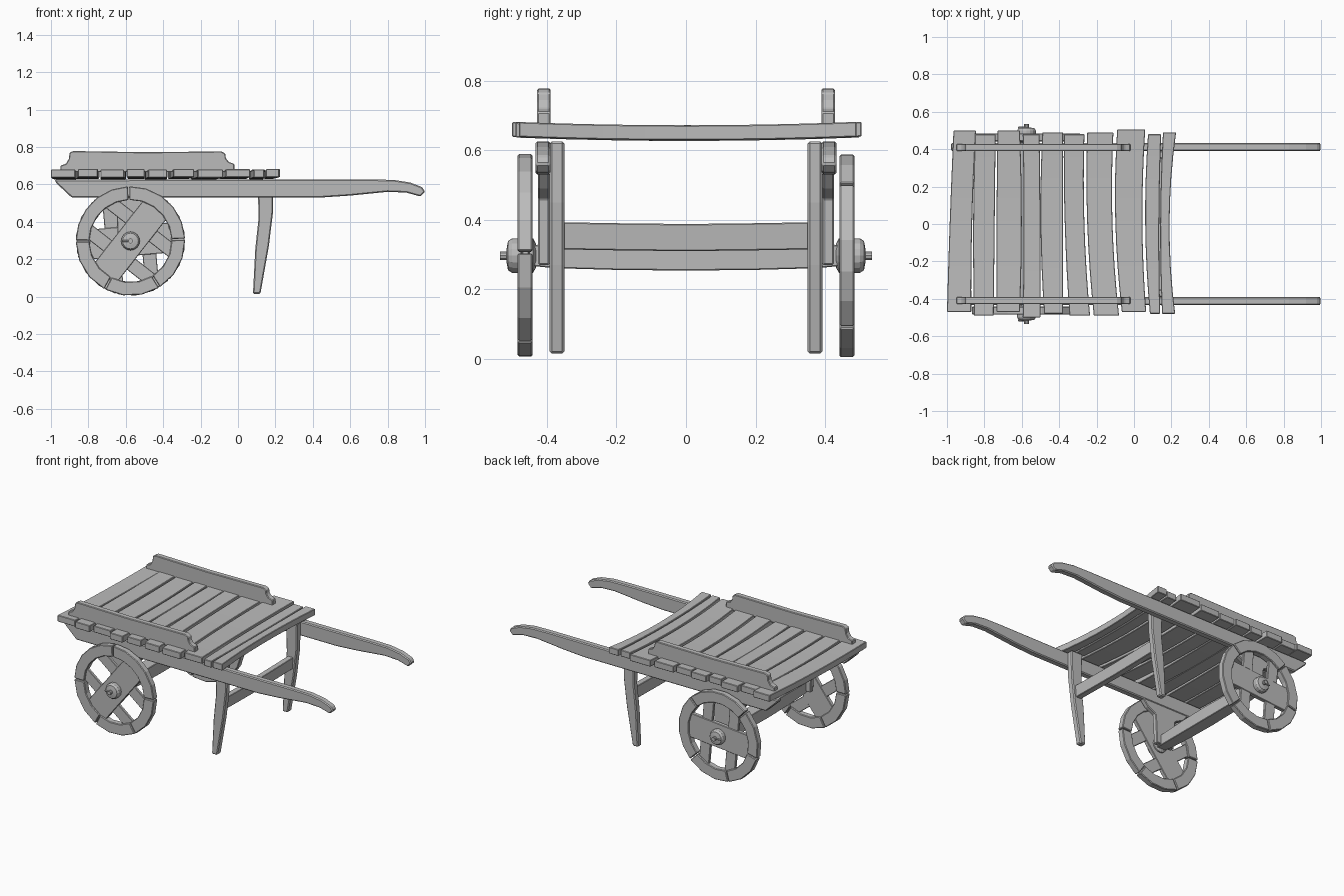
import bpy, bmesh, math
from mathutils import Matrix, Vector

if "Cube" in bpy.data.objects:
    bpy.data.objects.remove(bpy.data.objects["Cube"], do_unlink=True)

wood = bpy.data.materials.new("grey wood")
wood.use_nodes = True
GREY = (0.5, 0.5, 0.5, 1)
wood.diffuse_color = GREY
wood.node_tree.nodes["Principled BSDF"].inputs["Base Color"].default_value = GREY


def finish(name, bm, bevel=0.0):
    bmesh.ops.recalc_face_normals(bm, faces=bm.faces)
    mesh = bpy.data.meshes.new(name)
    bm.to_mesh(mesh)
    bm.free()
    mesh.materials.append(wood)
    obj = bpy.data.objects.new(name, mesh)
    bpy.context.collection.objects.link(obj)
    if bevel:
        mod = obj.modifiers.new("worn edges", "BEVEL")
        mod.width = bevel
        mod.segments = 1
        mod.limit_method = "ANGLE"
    return obj


def prism(name, outline, y0, y1, bevel=0.004):
    """Extrude an x-z outline from y0 to y1."""
    bm = bmesh.new()
    face = bm.faces.new([bm.verts.new((x, y0, z)) for x, z in outline])
    ext = bmesh.ops.extrude_face_region(bm, geom=[face])
    verts = [v for v in ext["geom"] if isinstance(v, bmesh.types.BMVert)]
    bmesh.ops.translate(bm, verts=verts, vec=(0, y1 - y0, 0))
    return finish(name, bm, bevel)


def lathe(name, profile, sides, side):
    """Turn a (radius, y) profile about the axle."""
    bm = bmesh.new()
    rings = []
    for r, y in profile:
        angles = [math.tau * i / sides for i in range(sides)]
        rings.append([bm.verts.new((AX + r * math.cos(a), side * y, AZ + r * math.sin(a)))
                      for a in angles])
    for a, b in zip(rings, rings[1:]):
        for i in range(sides):
            j = (i + 1) % sides
            bm.faces.new((a[i], a[j], b[j], b[i]))
    bm.faces.new(rings[0])
    bm.faces.new(rings[-1])
    return finish(name, bm)


def loft(name, sections):
    """Skin a row of four-cornered sections into a closed bar."""
    bm = bmesh.new()
    rows = [[bm.verts.new(p) for p in s] for s in sections]
    for a, b in zip(rows, rows[1:]):
        for i in range(4):
            j = (i + 1) % 4
            bm.faces.new((a[i], a[j], b[j], b[i]))
    bm.faces.new(rows[0])
    bm.faces.new(rows[-1])
    return finish(name, bm, 0.003)


AX, AZ, R, INNER = -0.575, 0.297, 0.293, 0.22

# Deck boards: near end, far end, then left and right edges at near, middle, far
boards = [
    (-.47, .50, -1, -.87, -.985, -.865, -.965, -.845),
    (-.49, .48, -.855, -.75, -.86, -.745, -.85, -.74),
    (-.47, .50, -.735, -.61, -.735, -.6, -.73, -.61),
    (-.50, .48, -.595, -.5, -.59, -.5, -.595, -.505),
    (-.48, .49, -.48, -.38, -.5, -.38, -.49, -.38),
    (-.49, .48, -.345, -.235, -.37, -.265, -.375, -.265),
    (-.49, .49, -.215, -.08, -.25, -.115, -.25, -.11),
    (-.47, .505, -.065, .065, -.1, .045, -.09, .06),
    (-.48, .48, .085, .14, .06, .135, .075, .145),
    (-.48, .49, .15, .22, .14, .19, .155, .225),
]


def blend(a, b, c, t):
    return a * (1 - t) * (1 - 2 * t) + 4 * b * t * (1 - t) + c * t * (2 * t - 1)


for n, (y0, y1, l0, r0, l1, r1, l2, r2) in enumerate(boards):
    sections = []
    for i in range(9):
        t = i / 8
        y = y0 + (y1 - y0) * t
        left, right = blend(l0, l1, l2, t), blend(r0, r1, r2, t)
        low = 0.627 + 0.04 * y * y + 0.002 * (n % 2)
        high = low + 0.043
        sections.append([(left, y, low), (right, y, low), (right, y, high), (left, y, high)])
    loft(f"deck_board_{n + 1}", sections)

shaft = [(-.98, .625), (-.97, .605), (-.89, .53), (.45, .53), (.6, .54), (.8, .56),
         (.9, .556), (.975, .535), (1, .56), (.985, .585), (.92, .61), (.83, .624), (.7, .626)]
rail = [(-.95, .665), (-.95, .7), (-.92, .71), (-.905, .735), (-.9, .77), (-.88, .778),
        (-.5, .772), (-.09, .776), (-.068, .765), (-.065, .74), (-.05, .72), (-.02, .71),
        (-.02, .665)]
leg = [(.105, .625), (.19, .625), (.187, .45), (.165, .27), (.12, .015), (.08, .015),
       (.092, .25), (.11, .42)]
bracket = [(-.75, .535), (-.4, .535), (-.44, .49), (-.5, .46), (-.51, .27),
           (-.64, .27), (-.65, .46), (-.71, .49)]


def felloe(a0, a1):
    """Outline of one curved rim block between two angles in degrees."""
    steps = max(2, round((a1 - a0) / 18))
    arc = [math.radians(a0 + (a1 - a0) * i / steps) for i in range(steps + 1)]
    outer = [(AX + R * math.cos(a), AZ + R * math.sin(a)) for a in arc]
    inner = [(AX + INNER * math.cos(a), AZ + INNER * math.sin(a)) for a in reversed(arc)]
    return outer + inner


def slat(name, side, angle, u0, u1, v0, v1, y0, y1):
    """Straight wheel board in the wheel's own rotated frame."""
    turn = Matrix.Rotation(math.radians(angle), 2)
    hub = Vector((AX, AZ))
    corners = [hub + turn @ Vector(p) for p in ((u0, v0), (u1, v0), (u1, v1), (u0, v1))]
    prism(name, corners, side * y0, side * y1, 0.003)


for side, label, tilt in ((-1, "front", 52), (1, "back", 5)):
    # Frame and legs
    prism(f"{label}_shaft", shaft, side * .39, side * .433, 0.006)
    prism(f"{label}_side_rail", rail, side * .39, side * .428)
    prism(f"{label}_leg", leg, side * .35, side * .392, 0.006)
    prism(f"{label}_axle_bracket", bracket, side * .393, side * .425)

    # Rim of five blocks with narrow joints
    cuts = [2, 92, 180, 242, 302, 362]
    for k, (a, b) in enumerate(zip(cuts, cuts[1:])):
        shift = tilt - 52
        prism(f"{label}_rim_block_{k + 1}", felloe(a + shift + .7, b + shift - .7),
              side * .442, side * .484)

    # Broad centre board crossed by pairs of narrow spokes
    slat(f"{label}_wheel_board", side, tilt, -.235, .235, -.08, .08, .449, .476)
    for k, u in enumerate((-.095, .095)):
        for j, (v0, v1) in enumerate(((-.215, -.07), (.07, .215))):
            slat(f"{label}_spoke_{2 * k + j + 1}", side, tilt, u - .037, u + .037, v0, v1,
                 .452, .472)

    # Hub and pin
    lathe(f"{label}_hub", [(.035, .432), (.05, .44), (.05, .5), (.042, .512), (.02, .516)],
          16, side)
    lathe(f"{label}_axle_pin", [(.013, .5), (.013, .535)], 10, side)
    slat(f"{label}_linch_pin", side, 0, -.045, -.01, -.005, .005, .51, .52)

# Axle beam, thinner towards the wheels
axle = []
for y, h in ((-.44, .03), (-.38, .036), (-.2, .041), (0, .043), (.2, .041), (.38, .036), (.44, .03)):
    axle.append([(AX - h, y, AZ - h), (AX + h, y, AZ - h), (AX + h, y, AZ + h), (AX - h, y, AZ + h)])
loft("axle_beam", axle)

# Rail between the legs
cross = []
for y, drop in ((-.36, 0), (-.18, .003), (0, .005), (.18, .003), (.36, 0)):
    low, high = .315 - drop, .393 - drop
    cross.append([(.115, y, low), (.155, y, low), (.16, y, high), (.12, y, high)])
loft("leg_crossbar", cross)
